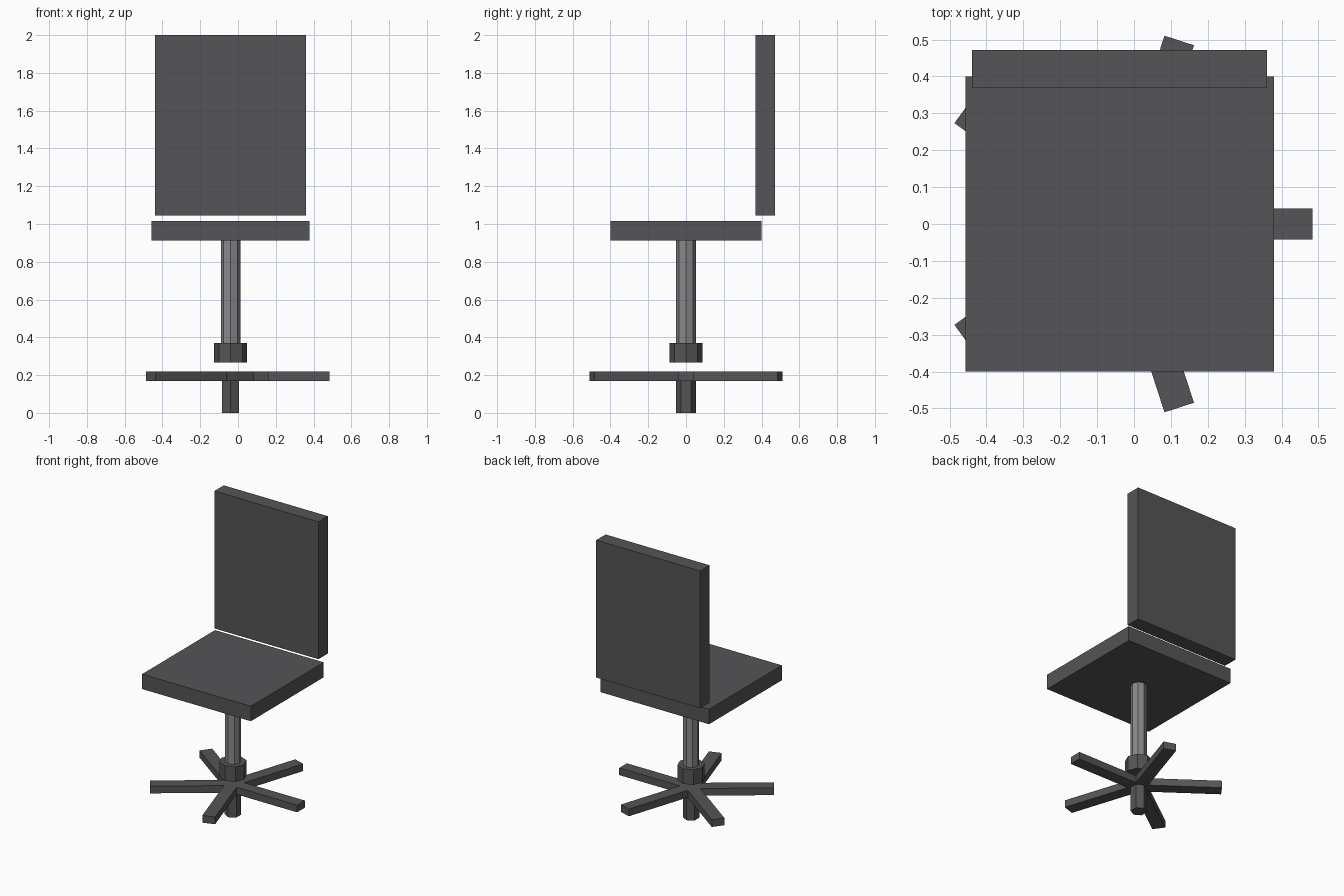
import bpy
from math import radians, cos, sin
from mathutils import Matrix

if "Cube" in bpy.data.objects:
    bpy.data.objects.remove(bpy.data.objects["Cube"])

CX = -0.039  # swivel axis x


def material(name, v):
    m = bpy.data.materials.new(name)
    m.diffuse_color = (v, v, v * 1.05, 1)
    m.use_nodes = True
    m.node_tree.nodes["Principled BSDF"].inputs["Base Color"].default_value = m.diffuse_color
    return m


dark = material("dark_plastic", 0.09)
metal = material("grey_metal", 0.25)


def box(name, lo, hi, mat):
    size = [b - a for a, b in zip(lo, hi)]
    mid = [(a + b) / 2 for a, b in zip(lo, hi)]
    bpy.ops.mesh.primitive_cube_add(size=1)
    ob = bpy.context.object
    ob.name = name
    ob.data.transform(Matrix.Translation(mid) @ Matrix.Diagonal((*size, 1)))
    ob.data.materials.append(mat)
    return ob


def prism(name, sides, radius, z0, z1, mat):
    # Blender puts the first corner on +y
    bpy.ops.mesh.primitive_cylinder_add(vertices=sides, radius=radius, depth=z1 - z0,
                                        location=(CX, 0, (z0 + z1) / 2))
    ob = bpy.context.object
    ob.name = name
    ob.data.materials.append(mat)
    return ob


# Seat and backrest
box("seat", (-0.457, -0.4, 0.912), (0.379, 0.4, 1.016), dark)
box("backrest", (-0.439, 0.368, 1.045), (0.361, 0.471, 2.0), dark)

# Column, collar and hexagonal foot
prism("column", 8, 0.052, 0.365, 0.915, metal)
prism("collar", 8, 0.087, 0.266, 0.37, dark)
prism("foot", 6, 0.052, 0.0, 0.175, dark)

# Five star legs radiating from the axis
for i in range(5):
    leg = box(f"star_leg_{i + 1}", (0, -0.042, 0.17), (0.523, 0.042, 0.22), dark)
    leg.location.x = CX
    leg.rotation_euler.z = radians(72 * i)
